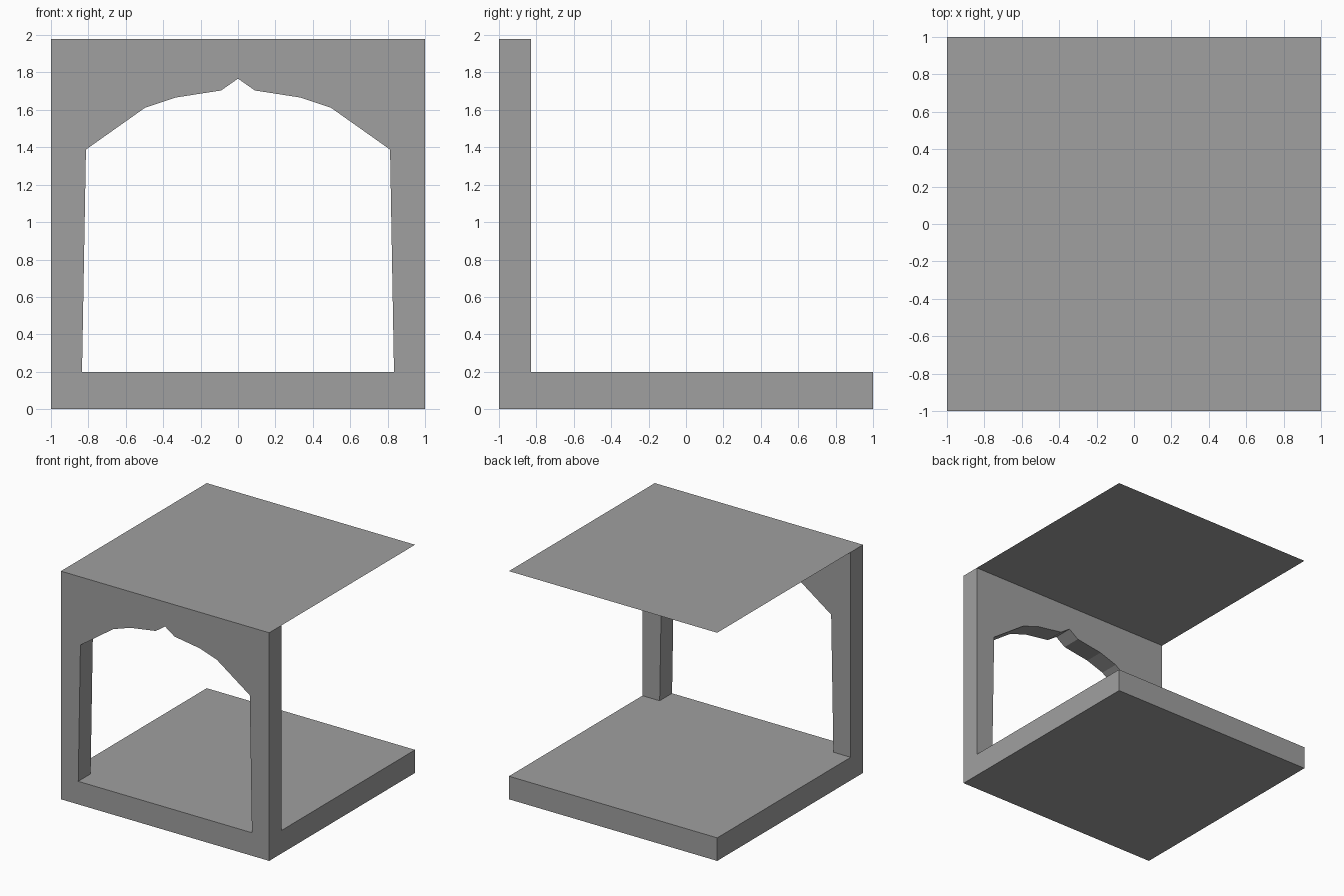
import bpy
import bmesh

default = bpy.data.objects.get("Cube")
if default:
    bpy.data.objects.remove(default, do_unlink=True)

FRONT, WALL_BACK, BACK = -1.0, -0.83, 1.0
FLOOR, TOP = 0.2, 1.98

# Single plain grey
stone = bpy.data.materials.new("stone grey")
stone.use_nodes = True
grey = (0.35, 0.35, 0.35, 1)
stone.diffuse_color = grey
stone.node_tree.nodes["Principled BSDF"].inputs["Base Color"].default_value = grey


def add_object(name, bm):
    mesh = bpy.data.meshes.new(name)
    bm.to_mesh(mesh)
    bm.free()
    mesh.materials.append(stone)
    obj = bpy.data.objects.new(name, mesh)
    bpy.context.collection.objects.link(obj)
    return obj


def prism(bm, profile, y0, y1):
    """Extrude an x-z profile from y0 to y1."""
    face = bm.faces.new([bm.verts.new((x, y0, z)) for x, z in profile])
    new = bmesh.ops.extrude_face_region(bm, geom=[face], use_keep_orig=True)["geom"]
    verts = [v for v in new if isinstance(v, bmesh.types.BMVert)]
    bmesh.ops.translate(bm, verts=verts, vec=(0, y1 - y0, 0))
    bmesh.ops.recalc_face_normals(bm, faces=bm.faces)


# Arched front wall: half profile, mirrored across the middle
opening = [(0, 1.767), (0.09, 1.704), (0.335, 1.666), (0.498, 1.611),
           (0.813, 1.388), (0.834, FLOOR), (0, FLOOR)]
bm = bmesh.new()
prism(bm, [(0, 0), (1, 0), (1, TOP), (0, TOP)] + opening, FRONT, WALL_BACK)
seam = [f for f in bm.faces if all(abs(v.co.x) < 1e-5 for v in f.verts)]
bmesh.ops.delete(bm, geom=seam, context='FACES')
wall = add_object("arched_front_wall", bm)
mirror = wall.modifiers.new("mirror", 'MIRROR')
mirror.use_axis[0] = True
mirror.use_clip = True

# Floor slab behind the wall, open where it meets the wall
bm = bmesh.new()
prism(bm, [(-1, 0), (1, 0), (1, FLOOR), (-1, FLOOR)], WALL_BACK, BACK)
joint = [f for f in bm.faces if f.normal.y < -0.9]
bmesh.ops.delete(bm, geom=joint, context='FACES')
add_object("floor_slab", bm)

# Paper-thin flat roof, continuing the top of the wall
bm = bmesh.new()
corners = [(-1, WALL_BACK), (1, WALL_BACK), (1, BACK), (-1, BACK)]
bm.faces.new([bm.verts.new((x, y, TOP)) for x, y in corners])
add_object("flat_roof", bm)
